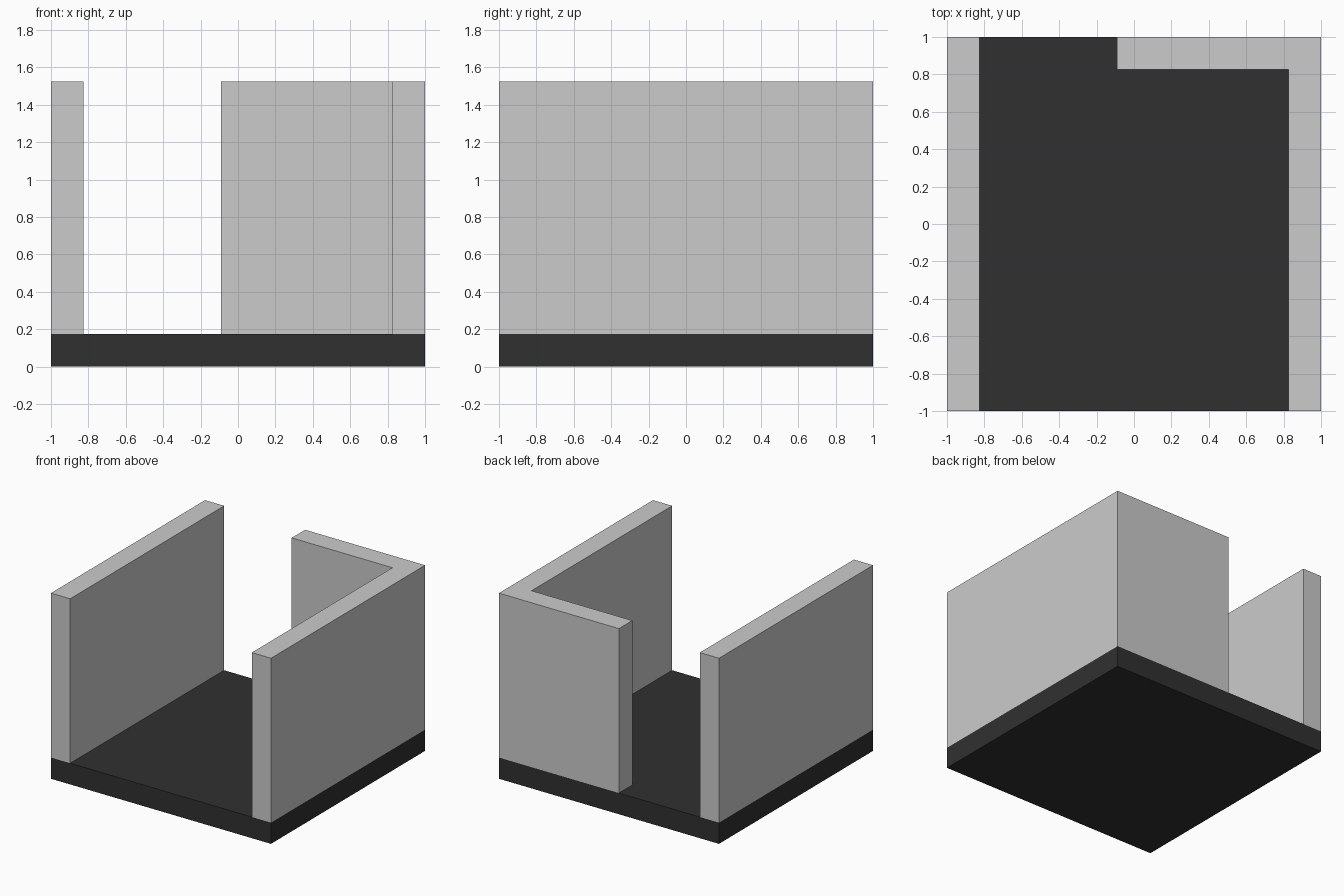
import bpy, bmesh

if "Cube" in bpy.data.objects:
    bpy.data.objects.remove(bpy.data.objects["Cube"])

T, H = 0.174, 1.525      # wall/floor thickness, total height
IN = 1.0 - T             # inner wall face


def extrude_plan(name, points, z0, z1):
    """Extrude a closed floor-plan outline from z0 to z1."""
    bm = bmesh.new()
    face = bm.faces.new([bm.verts.new((x, y, z0)) for x, y in points])
    top = bmesh.ops.extrude_face_region(bm, geom=[face], use_keep_orig=True)["geom"]
    verts = [v for v in top if isinstance(v, bmesh.types.BMVert)]
    bmesh.ops.translate(bm, verts=verts, vec=(0, 0, z1 - z0))
    bmesh.ops.recalc_face_normals(bm, faces=bm.faces[:])
    mesh = bpy.data.meshes.new(name)
    bm.to_mesh(mesh)
    bm.free()
    obj = bpy.data.objects.new(name, mesh)
    bpy.context.collection.objects.link(obj)
    return obj


# Dark floor slab
floor = extrude_plan("floor", [(-1, -1), (1, -1), (1, 1), (-1, 1)], 0, T)
dark = bpy.data.materials.new("dark_floor")
dark.diffuse_color = (0.03, 0.03, 0.03, 1)
dark.use_nodes = True
dark.node_tree.nodes["Principled BSDF"].inputs["Base Color"].default_value = dark.diffuse_color
floor.data.materials.append(dark)

# Left wall
extrude_plan("left_wall", [(-1, -1), (-IN, -1), (-IN, 1), (-1, 1)], T, H)

# Right wall turning the corner into the partial back wall
extrude_plan("right_and_back_wall",
             [(IN, -1), (1, -1), (1, 1), (-0.09, 1), (-0.09, IN), (IN, IN)], T, H)
